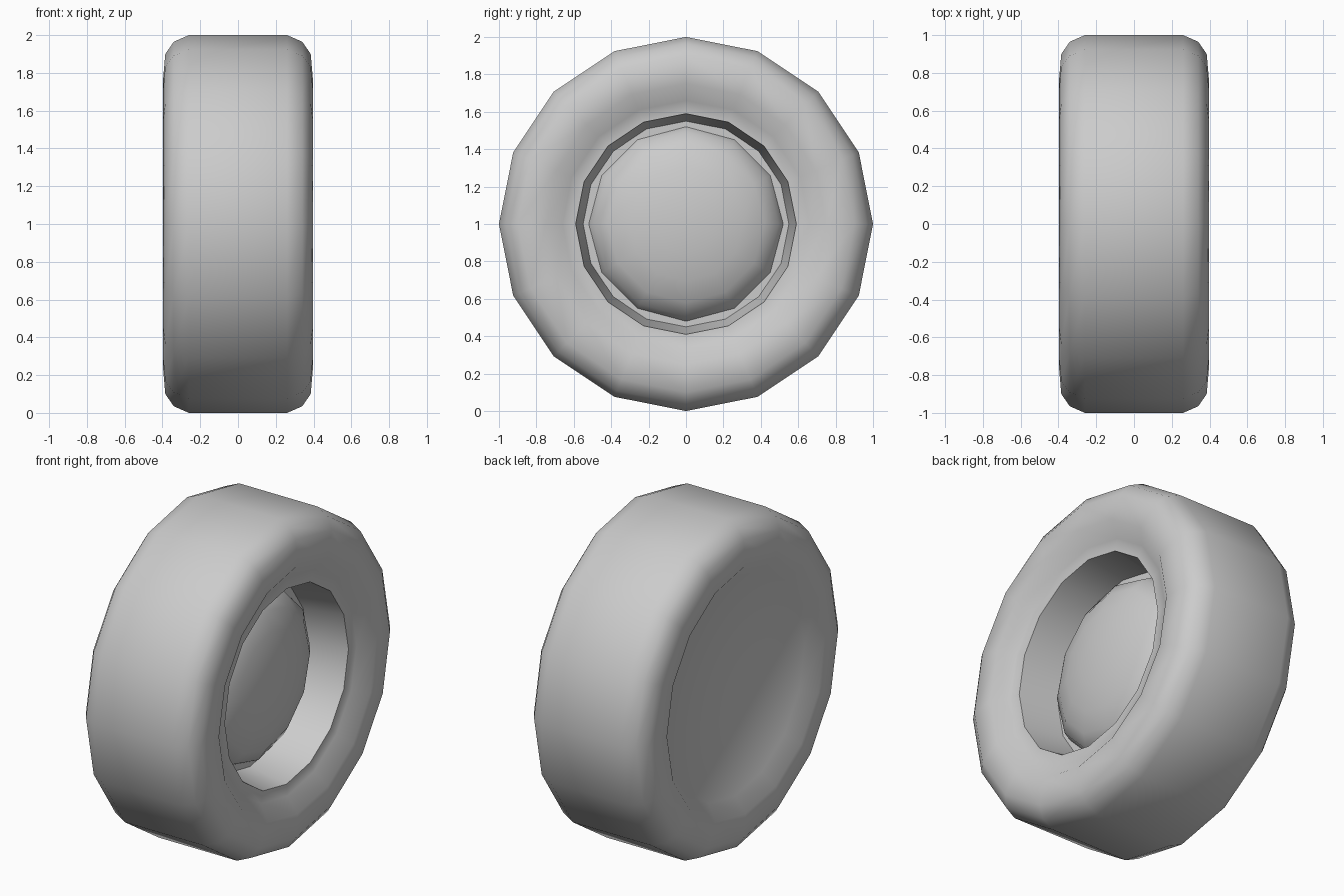
import bpy, bmesh
from math import sin, cos, pi, radians

if "Cube" in bpy.data.objects:
    bpy.data.objects.remove(bpy.data.objects["Cube"])


def lathe(name, profile, sides, angle):
    """Revolve (x, radius) points around the x axis at z = 1; radius 0 makes a pole."""
    bm = bmesh.new()
    rings = []
    for x, r in profile:
        if r == 0:
            rings.append([bm.verts.new((x, 0, 1))] * sides)
        else:
            rings.append([bm.verts.new((x, r * sin(2 * pi * i / sides), 1 + r * cos(2 * pi * i / sides)))
                          for i in range(sides)])
    for a, b in zip(rings, rings[1:]):
        for i in range(sides):
            j = (i + 1) % sides
            quad = list(dict.fromkeys((a[i], a[j], b[j], b[i])))
            bm.faces.new(quad)
    bmesh.ops.recalc_face_normals(bm, faces=bm.faces)
    # open shells: make the outermost ring decide the direction
    bm.normal_update()
    if max(bm.faces, key=lambda f: f.calc_center_median().x).normal.x < 0:
        bmesh.ops.reverse_faces(bm, faces=bm.faces)
    mesh = bpy.data.meshes.new(name)
    bm.to_mesh(mesh)
    bm.free()
    obj = bpy.data.objects.new(name, mesh)
    bpy.context.collection.objects.link(obj)
    bpy.ops.object.select_all(action='DESELECT')
    obj.select_set(True)
    bpy.context.view_layer.objects.active = obj
    bpy.ops.object.shade_smooth_by_angle(angle=radians(angle))
    return obj


# Tyre with closed back, bulging walls and a recessed wheel well on +x
wall = [(0.26, 1.0), (0.34, 0.965), (0.385, 0.90), (0.398, 0.75), (0.33, 0.66)]
back = [(-0.33, 0)] + [(-x, r) for x, r in reversed(wall)]
well = [(0.325, 0.59), (0.08, 0.55), (0.08, 0)]
lathe("tyre", back + wall + well, 16, 46)

# Rounded hub cap sitting on the floor of the well
steps = 5
dome = [(0.08 + 0.18 * sin(pi / 2 * k / steps), 0.52 * cos(pi / 2 * k / steps)) for k in range(steps)]
lathe("hub_cap", dome + [(0.26, 0)], 12, 46)
